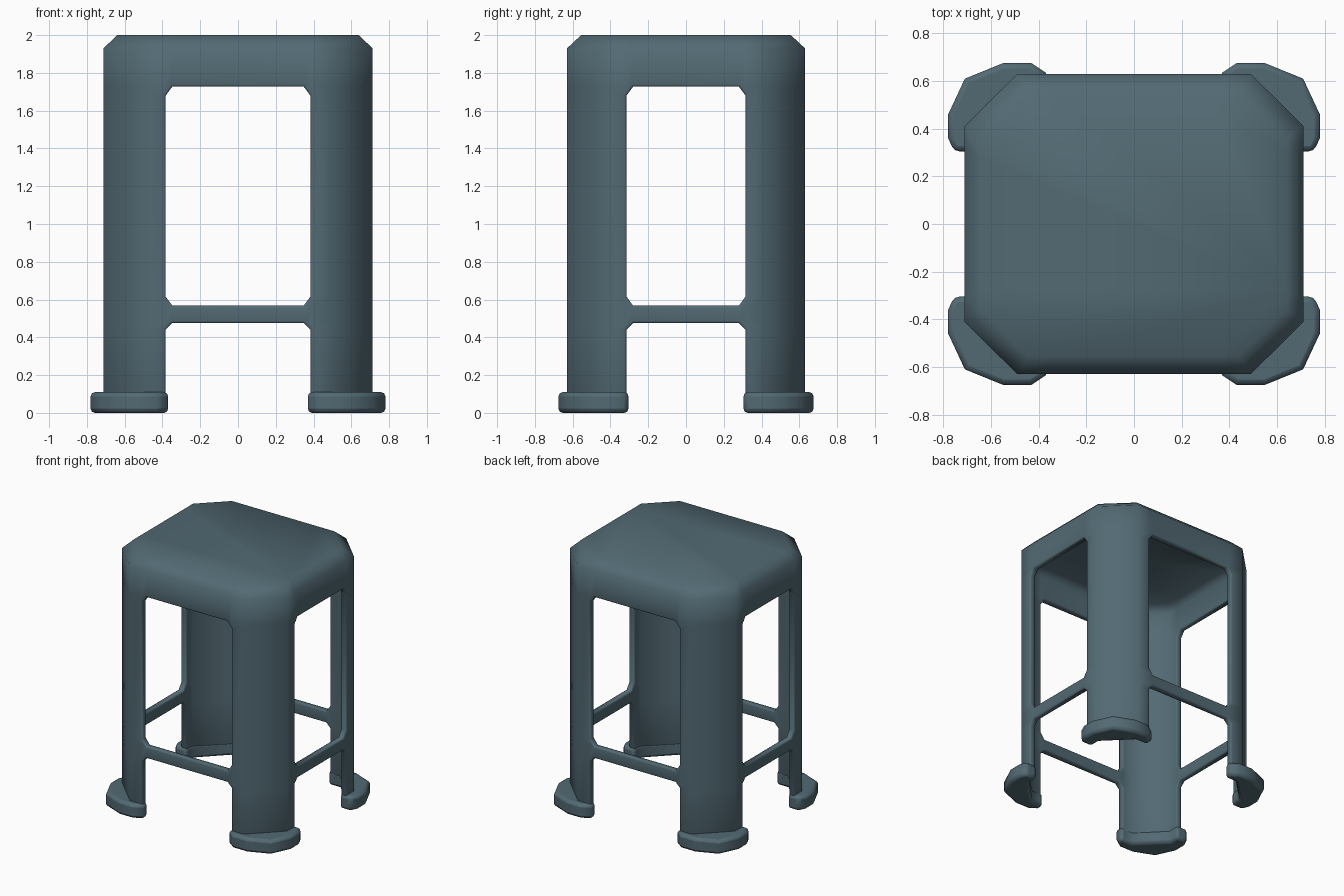
import bpy, bmesh, math

if "Cube" in bpy.data.objects:
    bpy.data.objects.remove(bpy.data.objects["Cube"])

mat = bpy.data.materials.new("slate blue plastic")
mat.diffuse_color = (0.085, 0.143, 0.172, 1)
mat.use_nodes = True
mat.node_tree.nodes["Principled BSDF"].inputs["Base Color"].default_value = mat.diffuse_color


def finish(name, bm, bevel, solid=0, smooth=62):
    me = bpy.data.meshes.new(name)
    bm.to_mesh(me)
    bm.free()
    me.materials.append(mat)
    ob = bpy.data.objects.new(name, me)
    bpy.context.collection.objects.link(ob)
    if solid:
        s = ob.modifiers.new("wall", 'SOLIDIFY')
        s.thickness = solid
        s.offset = -1
        s.use_even_offset = True
    b = ob.modifiers.new("round", 'BEVEL')
    b.width = bevel
    b.segments = 2
    b.limit_method = 'ANGLE'
    b.angle_limit = math.radians(60)
    bpy.ops.object.select_all(action='DESELECT')
    ob.select_set(True)
    bpy.context.view_layer.objects.active = ob
    bpy.ops.object.shade_smooth_by_angle(angle=math.radians(smooth))
    return ob


# Moulded shell: one outline ring swept through height levels, with openings
quarter = [(.712, .28), (.712, .315), (.712, .41), (.49, .63), (.383, .63), (.348, .63)]
outline = []
for sx, sy in ((1, 1), (-1, 1), (-1, -1), (1, -1)):
    pts = quarter if sx * sy > 0 else quarter[::-1]
    outline += [(x * sx, y * sy) for x, y in pts]
n = len(outline)
levels = [0.03, .44, .475, .568, .615, 1.68, 1.727, 1.93, 2.0]

bm = bmesh.new()
rings = []
for z in levels:
    kx, ky = (.64 / .712, .555 / .63) if z == 2.0 else (1, 1)
    rings.append([bm.verts.new((x * kx, y * ky, z)) for x, y in outline])
for k in range(len(levels) - 1):
    for i in range(n):
        j = (i + 1) % n
        a, b, c, d = rings[k][i], rings[k][j], rings[k + 1][j], rings[k + 1][i]
        # column within each quarter: 1-3 leg, 0 and 4 opening corner, 5 opening middle
        col = i % 6
        if col in (1, 2, 3) or k in (2, 6, 7):   # legs, rails, apron, rim
            bm.faces.new((a, b, c, d))
        elif col == 5 or k in (0, 4):            # open
            continue
        elif k in (1, 5):                        # gusset under rail / under apron
            bm.faces.new((b, c, d) if col == 0 else (a, c, d))
        else:                                    # gusset above rail
            bm.faces.new((a, b, c) if col == 0 else (a, b, d))
bm.faces.new(rings[-1])
bmesh.ops.delete(bm, geom=[v for v in bm.verts if not v.link_faces], context='VERTS')
finish("stool_shell", bm, .012, .048)

# Flared feet wrapped round the outside of each leg
foot = [(.66, .305), (.755, .305), (.78, .36), (.78, .46), (.71, .61), (.55, .675),
        (.43, .675), (.37, .635), (.37, .58), (.47, .58), (.66, .39)]
for name, sx, sy in (("back_right_foot", 1, 1), ("back_left_foot", -1, 1),
                     ("front_left_foot", -1, -1), ("front_right_foot", 1, -1)):
    bm = bmesh.new()
    f = bm.faces.new([bm.verts.new((x * sx, y * sy, 0)) for x, y in foot])
    top = bmesh.ops.extrude_face_region(bm, geom=[f])
    for v in top["geom"]:
        if isinstance(v, bmesh.types.BMVert):
            v.co.z = .11
    bmesh.ops.recalc_face_normals(bm, faces=bm.faces)
    finish(name, bm, .022)
